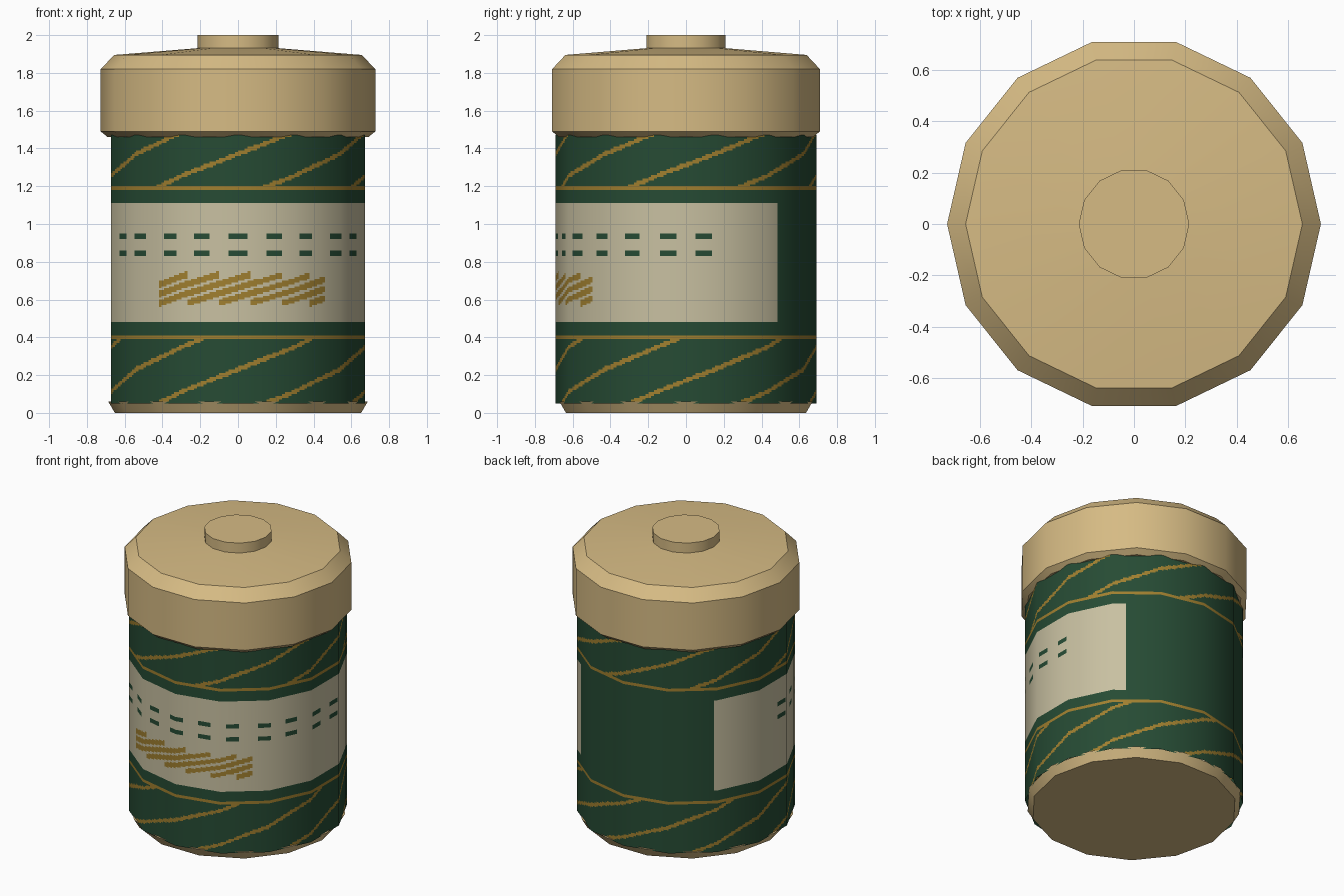
import bpy, math
from mathutils import Vector

if "Cube" in bpy.data.objects:
    bpy.data.objects.remove(bpy.data.objects["Cube"])

SIDES = 14


def material(name, r, g, b):
    m = bpy.data.materials.new(name)
    lin = [((c / 255 + 0.055) / 1.055) ** 2.4 for c in (r, g, b)]
    m.diffuse_color = (*lin, 1)
    m.use_nodes = True
    m.node_tree.nodes["Principled BSDF"].inputs["Base Color"].default_value = m.diffuse_color
    return m


tan = material("tan_brass", 214, 187, 132)
green = material("dark_green", 38, 75, 52)
cream = material("cream_label", 200, 192, 161)
gold = material("gold_paint", 160, 127, 47)


def add_object(name, verts, faces, mats):
    me = bpy.data.meshes.new(name)
    me.from_pydata(verts, [], faces)
    for m in mats:
        me.materials.append(m)
    ob = bpy.data.objects.new(name, me)
    bpy.context.collection.objects.link(ob)
    return ob


def turned(name, profile, mat):
    """Closed 14-sided solid from (radius, z) points, bottom to top."""
    verts, faces = [], []
    for r, z in profile:
        for i in range(SIDES):
            a = math.tau * i / SIDES
            verts.append((r * math.cos(a), r * math.sin(a), z))
    for k in range(len(profile) - 1):
        for i in range(SIDES):
            j = (i + 1) % SIDES
            faces.append((k * SIDES + i, k * SIDES + j,
                          (k + 1) * SIDES + j, (k + 1) * SIDES + i))
    faces.append(tuple(reversed(range(SIDES))))
    faces.append(tuple(range(len(verts) - SIDES, len(verts))))
    ob = add_object(name, verts, faces, [mat])
    bpy.context.view_layer.objects.active = ob
    ob.select_set(True)
    bpy.ops.object.shade_smooth_by_angle(angle=math.radians(30))
    ob.select_set(False)
    return ob


# Base foot, lid and knob
turned("base", [(0.652, 0), (0.687, 0.06)], tan)
turned("lid", [(0.69, 1.46), (0.727, 1.49), (0.727, 1.82),
               (0.655, 1.895), (0.2, 1.932)], tan)
turned("lid_knob", [(0.215, 1.92), (0.215, 2.0)], tan)


# Painted wrap: p is degrees from the front toward the right, z is height
def paint(p, z):
    GREEN, CREAM, GOLD = 0, 1, 2
    if 1.175 < z < 1.2 or 0.385 < z < 0.41:
        return GOLD
    if 0.48 < z < 1.11:                                   # label
        if not -130 < p < 135.5:
            return GREEN
        if -93 < p < 101 and abs((p + 8.15) % 16.3 - 8.15) < 3.6:
            if abs(z - 0.935) < 0.011 or abs(z - 0.845) < 0.011:
                return GREEN                              # dashes
        if -38 < p < 43:                                  # braided ornament
            wave = 0.05 * (((p + 38) % 14.5) / 14.5 - 0.5)
            for row in (0.705, 0.655, 0.605):
                if abs(z - row - wave) < 0.017:
                    return GOLD
        return CREAM
    if z >= 1.2 or z <= 0.385:                            # diagonal lines
        start = (z - 1.2) / 0.0045 - 38 if z > 1 else (z - 0.06) / 0.0046 - 37
        step = 360 / 7
        off = (p - start + step / 2) % step - step / 2
        if abs(off) < 2.7:
            return GOLD
    return GREEN


# Body: 14 flat sides cut into a fine grid so the paint can follow the rule
R, SUB, ROWS, Z0, DZ = 0.69, 18, 142, 0.05, 0.01
COLS = SIDES * SUB
ring, angles = [], []
for c in range(COLS):
    s, t = divmod(c, SUB)
    ends = [Vector((math.sin(math.tau * k / SIDES), -math.cos(math.tau * k / SIDES)))
            for k in (s, s + 1)]
    ring.append(ends[0].lerp(ends[1], t / SUB) * R)
    angles.append(((c + 0.5) * 360 / COLS + 180) % 360 - 180)
verts = [(v.x, v.y, Z0 + DZ * k) for k in range(ROWS + 1) for v in ring]
faces, index = [], []
for k in range(ROWS):
    for c in range(COLS):
        d = (c + 1) % COLS
        faces.append((k * COLS + c, k * COLS + d,
                      (k + 1) * COLS + d, (k + 1) * COLS + c))
        index.append(paint(angles[c], Z0 + DZ * (k + 0.5)))
body = add_object("canister_body", verts, faces, [green, cream, gold])
body.data.polygons.foreach_set("material_index", index)
body.data.polygons.foreach_set("use_smooth", [True] * len(faces))
# Round shading across the flat sides
body.data.normals_split_custom_set_from_vertices(
    [Vector((x, y, 0)).normalized() for x, y, z in verts])
body.data.update()
